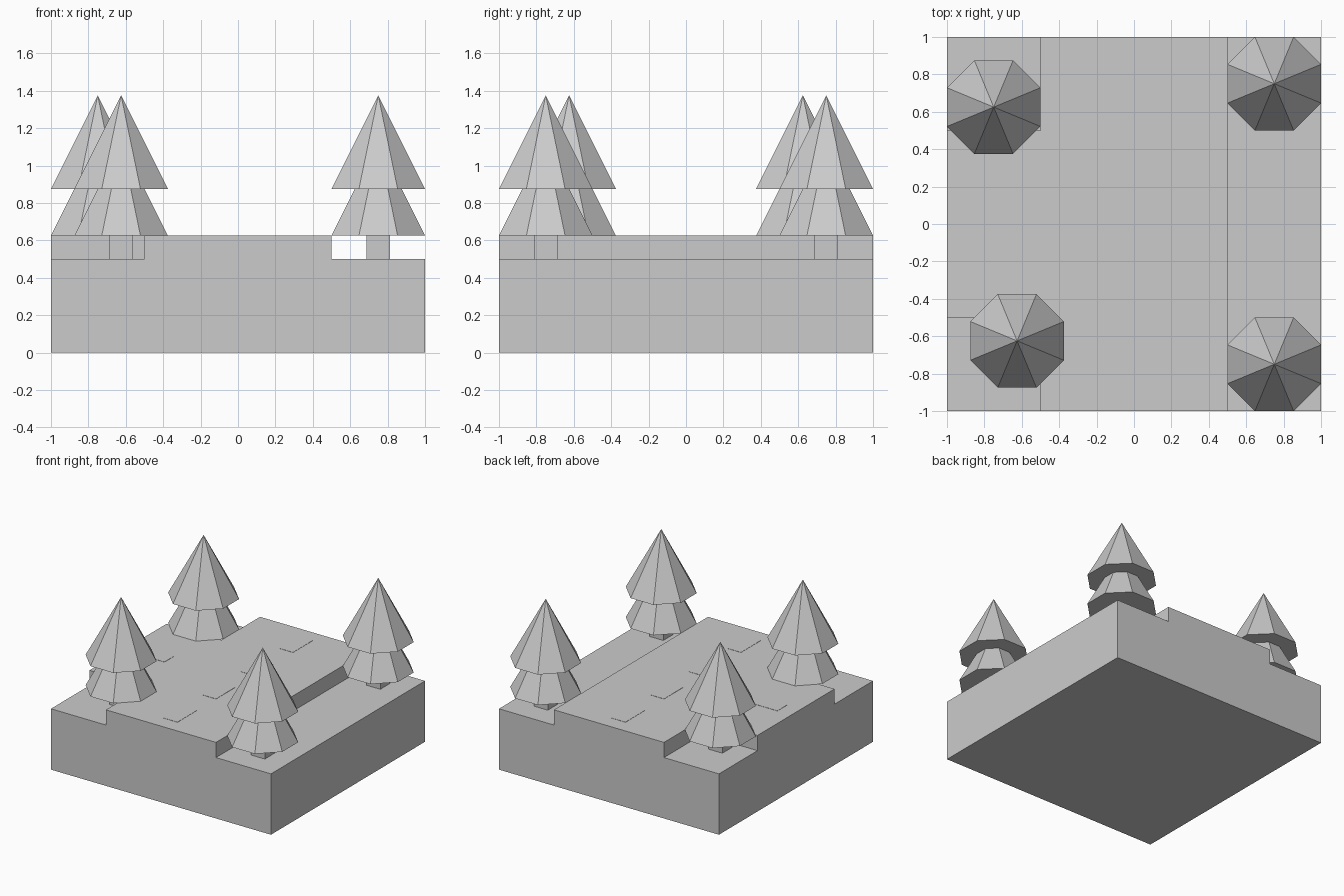
import bpy, bmesh, math
from mathutils import Matrix

cube = bpy.data.objects.get("Cube")
if cube:
    bpy.data.objects.remove(cube, do_unlink=True)

GREY = (0.6, 0.6, 0.6, 1)
mat = bpy.data.materials.new("plain grey")
mat.use_nodes = True
mat.diffuse_color = GREY
mat.node_tree.nodes["Principled BSDF"].inputs["Base Color"].default_value = GREY

GROUND, ROAD, TIER = 0.5, 0.625, 0.25


def finish(name, bm):
    bmesh.ops.recalc_face_normals(bm, faces=bm.faces)
    mesh = bpy.data.meshes.new(name)
    bm.to_mesh(mesh)
    bm.free()
    mesh.materials.append(mat)
    obj = bpy.data.objects.new(name, mesh)
    bpy.context.collection.objects.link(obj)
    return obj


def prism(name, outline, z0, z1):
    """Extrude a flat outline from z0 up to z1."""
    bm = bmesh.new()
    face = bm.faces.new([bm.verts.new((x, y, z0)) for x, y in outline])
    top = bmesh.ops.extrude_face_region(bm, geom=[face], use_keep_orig=True)["geom"]
    bmesh.ops.translate(bm, vec=(0, 0, z1 - z0),
                        verts=[v for v in top if isinstance(v, bmesh.types.BMVert)])
    return finish(name, bm)


def rect(x, y, w, d):
    return [(x - w / 2, y - d / 2), (x + w / 2, y - d / 2),
            (x + w / 2, y + d / 2), (x - w / 2, y + d / 2)]


def tier(name, x, y, z, height, r_top):
    """Eight-sided foliage tier with flat sides facing the axes."""
    scale = 1 / math.cos(math.pi / 8)
    bm = bmesh.new()
    bmesh.ops.create_cone(
        bm, cap_ends=True, segments=8, radius1=0.25 * scale, radius2=r_top * scale,
        depth=height,
        matrix=Matrix.Translation((x, y, z + height / 2)) @ Matrix.Rotation(math.pi / 8, 4, "Z"))
    bmesh.ops.remove_doubles(bm, verts=bm.verts, dist=0.0001)
    return finish(name, bm)


# Ground slab and raised T-junction road
prism("ground", rect(0, 0, 2, 2), 0, GROUND)
prism("road", [(-0.5, -1), (0.5, -1), (0.5, 1), (-0.5, 1),
               (-0.5, 0.5), (-1, 0.5), (-1, -0.5), (-0.5, -0.5)], GROUND, ROAD)

# Thin lane markings
for i in range(4):
    prism(f"lane_mark_{i + 1}", rect(0, -0.75 + i * 0.5, 0.125, 0.25), ROAD, ROAD + 0.002)
prism("side_lane_mark", rect(-0.75, 0, 0.25, 0.125), ROAD, ROAD + 0.002)

# Trees: square trunk, truncated lower tier, pointed upper tier
trees = {"front_left": (0.75, -0.75), "back_left": (0.75, 0.75),
         "front_right": (-0.625, -0.625), "back_right": (-0.75, 0.625)}
for place, (x, y) in trees.items():
    prism(f"{place}_trunk", rect(x, y, 0.125, 0.125), GROUND, ROAD)
    tier(f"{place}_lower_foliage", x, y, ROAD, TIER, 0.125)
    tier(f"{place}_upper_foliage", x, y, ROAD + TIER, 2 * TIER, 0)
